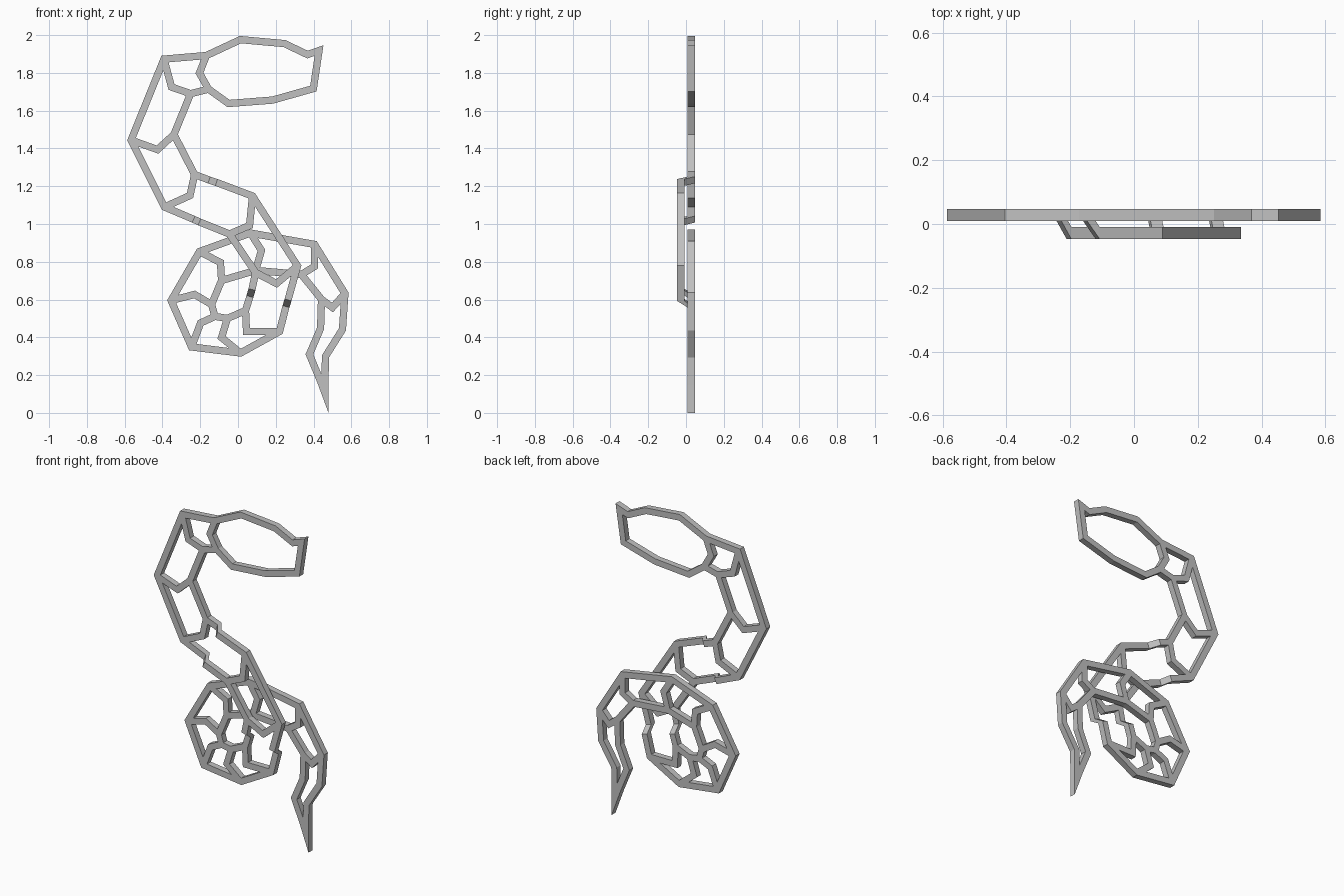
import bpy
import bmesh
from mathutils import Vector

WIDTH = 0.038                   # bar width, also its depth
BACK, FRONT = 0.028, -0.028     # middle of the two layers

cube = bpy.data.objects.get("Cube")
if cube:
    bpy.data.objects.remove(cube)

grey = bpy.data.materials.new("plain grey")
grey.use_nodes = True
colour = (0.53, 0.53, 0.53, 1)
grey.diffuse_color = colour
grey.node_tree.nodes["Principled BSDF"].inputs["Base Color"].default_value = colour


def finish(bm, name):
    bmesh.ops.recalc_face_normals(bm, faces=bm.faces)
    mesh = bpy.data.meshes.new(name)
    bm.to_mesh(mesh)
    bm.free()
    mesh.materials.append(grey)
    obj = bpy.data.objects.new(name, mesh)
    bpy.context.collection.objects.link(obj)
    return obj


def bar(name, points, depths, closed=False):
    """Square bar with mitred corners along an x-z path; depths gives y per point."""
    path = [Vector(p) for p in points]
    count = len(path)
    bm = bmesh.new()
    rings = []
    for i, p in enumerate(path):
        before = path[i - 1] if i > 0 or closed else None
        after = path[(i + 1) % count] if i < count - 1 or closed else None
        d_in = (p - before).normalized() if before else (after - p).normalized()
        d_out = (after - p).normalized() if after else d_in
        n_in = Vector((-d_in.y, d_in.x))
        n_out = Vector((-d_out.y, d_out.x))
        mitre = (n_in + n_out).normalized()
        mitre *= WIDTH / 2 / mitre.dot(n_in)
        ring = []
        for side, dy in ((1, -1), (1, 1), (-1, 1), (-1, -1)):
            q = p + mitre * side
            ring.append(bm.verts.new((q.x, depths[i] + dy * WIDTH / 2, q.y)))
        rings.append(ring)
    for i in range(count if closed else count - 1):
        a, b = rings[i], rings[(i + 1) % count]
        for k in range(4):
            m = (k + 1) % 4
            bm.faces.new((a[k], a[m], b[m], b[k]))
    if not closed:
        bm.faces.new(rings[0])
        bm.faces.new(rings[-1])
    return finish(bm, name)


# Head outline, a closed loop with the pointed snout at the upper right
head = [(-.167, 1.892), (.013, 1.976), (.246, 1.955), (.368, 1.897), (.429, 1.918),
        (.399, 1.717), (.183, 1.656), (-.05, 1.638), (-.156, 1.714), (-.204, 1.799)]
bar("head_outline", head, [BACK] * len(head), closed=True)

# Two body rails, point for point opposite each other from neck to tail
rail_a = [head[0], (-.392, 1.873), (-.566, 1.444), (-.389, 1.09), (-.235, 1.025),
          (-.204, 1.011), (-.045, .947), (.093, .743), (.074, .653), (.063, .616),
          (.04, .542), (-.056, .5), (-.122, .511), (-.14, .574), (-.087, .701),
          (.093, .754), (.336, .733), (.442, .601), (.437, .447), (.378, .31),
          (.442, .156)]
rail_b = [head[8], (-.251, 1.69), (-.339, 1.474), (-.23, 1.262), (-.153, 1.233),
          (-.114, 1.22), (.077, 1.148), (.315, .778), (.265, .598), (.254, .563),
          (.22, .431), (.013, .317), (-.246, .349), (-.354, .595), (-.204, .854),
          (.066, .952), (.405, .892), (.566, .632), (.553, .442), (.463, .299),
          (.46, .146)]

# The body steps to the front layer where it crosses over its own coil
layers = [FRONT if 5 <= i <= 8 else BACK for i in range(len(rail_a))]
bar("body_rail_first", rail_a, layers)
bar("body_rail_second", rail_b, layers)

# Bent cross bars between matching rail points: rail index and bend point
bends = {1: (-.352, 1.725), 2: (-.426, 1.394), 3: (-.254, 1.151),
         6: (.061, .992), 7: (.204, .685), 10: (.045, .431),
         11: (-.087, .399), 12: (-.198, .476), 13: (-.23, .627),
         14: (-.093, .796), 15: (.124, .86), 16: (.405, .775), 17: (.5, .558)}
for number, (i, bend) in enumerate(bends.items(), start=1):
    bar(f"cross_bar_{number}", [rail_a[i], bend, rail_b[i]], [layers[i]] * 3)

# Solid tail tip
bm = bmesh.new()
corners = [(.418, .165), (.479, .165), (.479, 0)]
tip = bm.faces.new([bm.verts.new((x, BACK - WIDTH / 2, z)) for x, z in corners])
grown = bmesh.ops.extrude_face_region(bm, geom=[tip], use_keep_orig=True)
moved = [v for v in grown["geom"] if isinstance(v, bmesh.types.BMVert)]
bmesh.ops.translate(bm, verts=moved, vec=(0, WIDTH, 0))
finish(bm, "tail_tip")
